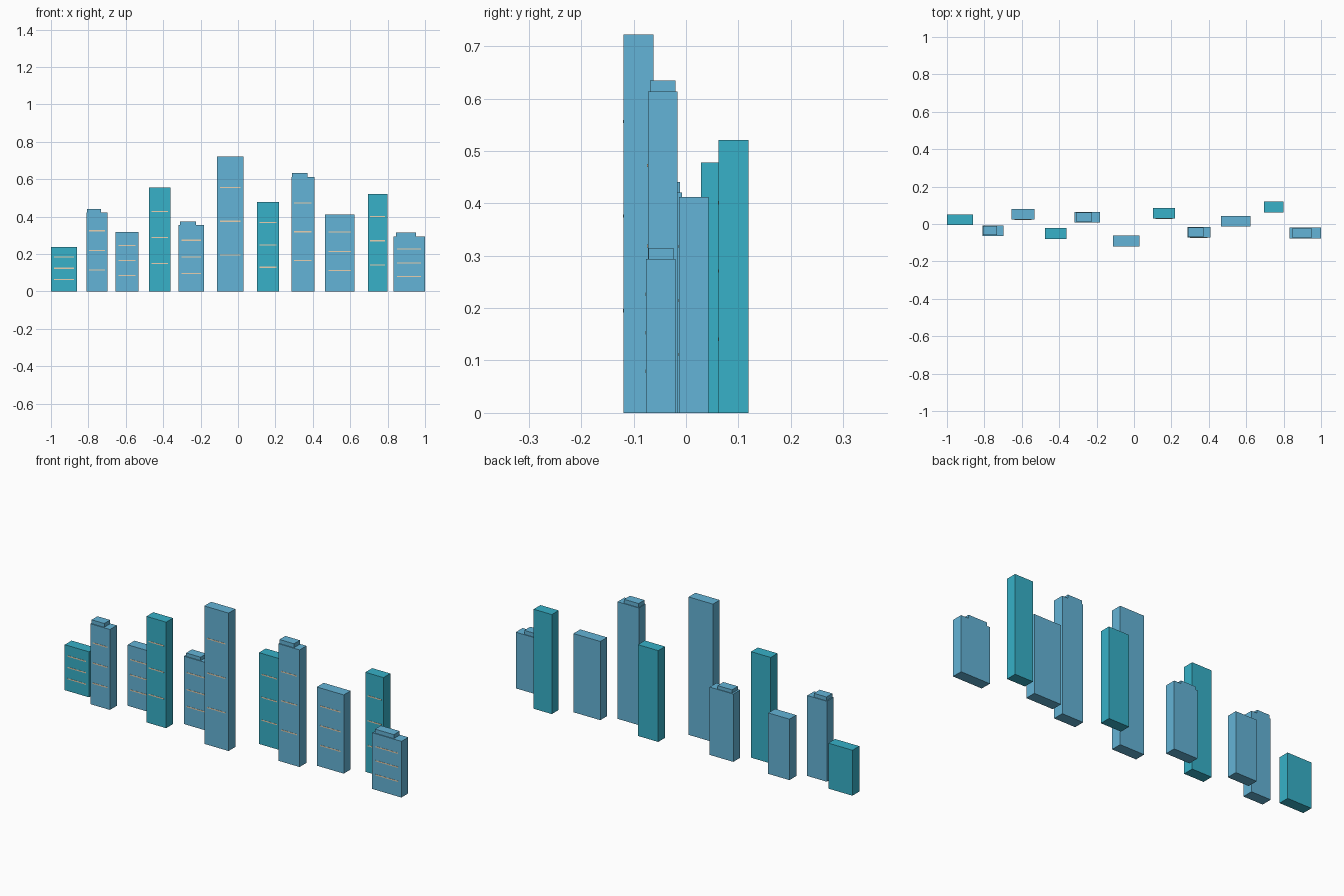
import bpy


def material(name, r, g, b):
    lin = [((c / 255 + 0.055) / 1.055) ** 2.4 for c in (r, g, b)]
    m = bpy.data.materials.new(name)
    m.diffuse_color = (*lin, 1)
    return m


BLUE = material("blue facade", 100, 180, 215)
TEAL = material("teal facade", 55, 177, 200)
LIGHT = material("warm window light", 236, 212, 180)


def box(name, x0, x1, y0, y1, z0, z1, mat):
    bpy.ops.mesh.primitive_cube_add(
        size=1, location=((x0 + x1) / 2, (y0 + y1) / 2, (z0 + z1) / 2))
    ob = bpy.context.object
    ob.name = name
    ob.scale = (x1 - x0, y1 - y0, z1 - z0)
    ob.data.materials.append(mat)
    return ob


DEPTH = 0.0565
# left, right, front y, height, colour, roof block (left, right, top) or None
TOWERS = [
    (-1.0, -0.86, -0.005, 0.238, TEAL, None),
    (-0.81, -0.697, -0.064, 0.421, BLUE, (-0.806, -0.733, 0.441)),
    (-0.655, -0.532, 0.023, 0.319, BLUE, None),
    (-0.475, -0.361, -0.079, 0.555, TEAL, None),
    (-0.319, -0.182, 0.008, 0.355, BLUE, (-0.309, -0.225, 0.373)),
    (-0.112, 0.029, -0.119, 0.722, BLUE, None),
    (0.101, 0.219, 0.029, 0.478, TEAL, None),
    (0.285, 0.408, -0.073, 0.613, BLUE, (0.288, 0.372, 0.634)),
    (0.466, 0.622, -0.0135, 0.412, BLUE, None),
    (0.694, 0.799, 0.0625, 0.521, TEAL, None),
    (0.831, 1.0, -0.0765, 0.294, BLUE, (0.844, 0.953, 0.315)),
]

for x0, x1, y0, h, mat, roof in TOWERS:
    box("tower", x0, x1, y0, y0 + DEPTH, 0, h, mat)
    # smaller block on the roof
    if roof:
        box("roof_block", roof[0], roof[1], y0 + 0.0045, y0 + DEPTH - 0.0035,
            h, roof[2], mat)
    # three thin window bands on the front
    mid, half = (x0 + x1) / 2, (x1 - x0) * 0.38
    for f in (0.27, 0.52, 0.77):
        box("window_band", mid - half, mid + half, y0 - 0.001, y0 + 0.001,
            h * f - 0.003, h * f + 0.003, LIGHT)
